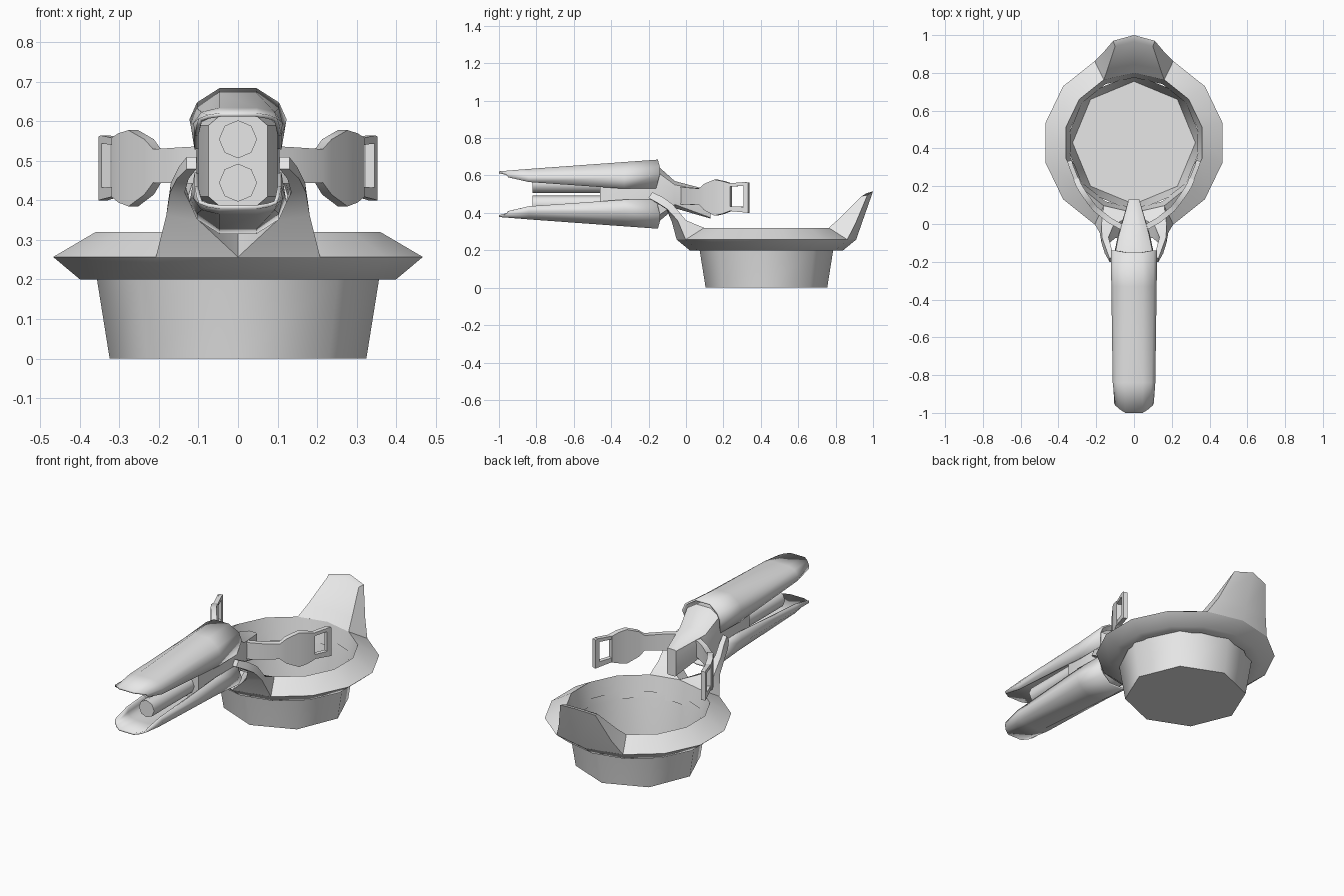
import bpy, bmesh, math
from mathutils import Vector

if "Cube" in bpy.data.objects:
    bpy.data.objects.remove(bpy.data.objects["Cube"])

grey = bpy.data.materials.new("light grey")
grey.use_nodes = True
grey.diffuse_color = (0.8, 0.8, 0.8, 1)
grey.node_tree.nodes["Principled BSDF"].inputs["Base Color"].default_value = (0.8, 0.8, 0.8, 1)

CY = 0.43          # centre of the tub along y
GUN_Z = 0.5        # the gun is symmetrical about this height


def loft(name, sections, closed=True, caps=(True, True), loop=False, mirror=False,
         shell=0, angle=42):
    """Skin a row of equal-length point sections into one object."""
    bm = bmesh.new()
    rows = [[bm.verts.new(p) for p in s] for s in sections]
    n = len(rows[0])
    pairs = list(zip(rows, rows[1:])) + ([(rows[-1], rows[0])] if loop else [])
    for a, b in pairs:
        for i in range(n if closed else n - 1):
            j = (i + 1) % n
            bm.faces.new((a[i], a[j], b[j], b[i]))
    if closed and not loop:
        if caps[0]:
            bm.faces.new(rows[0])
        if caps[1]:
            bm.faces.new(rows[-1])
    bmesh.ops.recalc_face_normals(bm, faces=bm.faces)
    me = bpy.data.meshes.new(name)
    bm.to_mesh(me)
    bm.free()
    me.materials.append(grey)
    ob = bpy.data.objects.new(name, me)
    bpy.context.collection.objects.link(ob)
    bpy.ops.object.select_all(action='DESELECT')
    ob.select_set(True)
    bpy.context.view_layer.objects.active = ob
    bpy.ops.object.shade_smooth_by_angle(angle=math.radians(angle))
    if shell:
        m = ob.modifiers.new("shell", 'SOLIDIFY')
        m.thickness, m.offset = shell, 0
    if mirror:
        m = ob.modifiers.new("other side", 'MIRROR')
        m.use_mirror_merge = False
    return ob


def circle(n, r, z, y=CY):
    return [(r * math.cos(2 * math.pi * i / n), y + r * math.sin(2 * math.pi * i / n), z)
            for i in range(n)]


def both_sides(half):
    """Complete a strip that runs from the +x edge to near the middle."""
    return half + [(-x, y, z) for x, y, z in reversed(half)]


def ribbon(name, path, thick):
    """Upright plate along a plan path of (x, y, z_low, z_high), with its twin on -x."""
    secs = []
    for i, (x, y, lo, hi) in enumerate(path):
        a, b = path[max(i - 1, 0)], path[min(i + 1, len(path) - 1)]
        t = Vector((b[0] - a[0], b[1] - a[1])).normalized() * thick / 2
        secs.append([(x - t.y, y + t.x, lo), (x + t.y, y - t.x, lo),
                     (x + t.y, y - t.x, hi), (x - t.y, y + t.x, hi)])
    return loft(name, secs, mirror=True)


# Eight-sided tub, open at the top
loft("tub", [circle(8, 0.325, 0), circle(8, 0.357, 0.2), circle(8, 0.365, 0.24)],
     caps=(True, False), angle=50)

# Fourteen-sided rim
rim = []
for i in range(14):
    a = math.pi / 2 + 2 * math.pi * i / 14
    rim.append([(r * math.cos(a), CY + r * math.sin(a), z)
                for r, z in ((0.345, 0.2), (0.41, 0.2), (0.48, 0.257), (0.37, 0.32))])
loft("rim", rim, loop=True)

# Raised back rest growing out of the rim
loft("back_rest", [
    [(0.208, 0.862, 0.257), (0, 0.91, 0.257), (-0.208, 0.862, 0.257),
     (-0.16, 0.763, 0.32), (0, 0.80, 0.32), (0.16, 0.763, 0.32)],
    [(0.165, 0.905, 0.34), (0, 0.935, 0.33), (-0.165, 0.905, 0.34),
     (-0.14, 0.82, 0.37), (0, 0.845, 0.37), (0.14, 0.82, 0.37)],
    [(0.11, 0.97, 0.495), (0, 1.0, 0.515), (-0.11, 0.97, 0.495),
     (-0.10, 0.94, 0.49), (0, 0.965, 0.505), (0.10, 0.94, 0.49)]])

# Fork arms from the front of the rim to the gun
loft("fork_arms", [
    [(0, -0.05, 0.257), (0.208, -0.002, 0.257), (0.16, 0.097, 0.32), (0, 0.06, 0.32)],
    [(0.10, -0.075, 0.35), (0.182, -0.045, 0.36), (0.172, 0.0, 0.36), (0.11, -0.01, 0.36)],
    [(0.135, -0.105, 0.42), (0.172, -0.10, 0.42), (0.17, -0.07, 0.445), (0.135, -0.07, 0.445)],
    [(0.125, -0.16, 0.455), (0.155, -0.155, 0.455), (0.15, -0.125, 0.485), (0.12, -0.125, 0.485)],
    [(0.105, -0.2, 0.48), (0.13, -0.2, 0.48), (0.13, -0.18, 0.51), (0.105, -0.18, 0.51)]],
    mirror=True)

# Gun covers, upper and lower, as thin shells
cover = [
    [(0.100, -0.95, 0.59), (0.095, -0.96, 0.605), (0.075, -0.98, 0.612), (0.045, -1.0, 0.617)],
    [(0.105, -0.84, 0.565), (0.108, -0.84, 0.595), (0.09, -0.84, 0.62), (0.047, -0.84, 0.630)],
    [(0.105, -0.33, 0.53), (0.115, -0.33, 0.59), (0.10, -0.33, 0.63), (0.047, -0.33, 0.667)],
    [(0.100, -0.16, 0.53), (0.118, -0.14, 0.605), (0.10, -0.14, 0.645), (0.045, -0.15, 0.68)]]
for name, flip in (("upper_cover", False), ("lower_cover", True)):
    secs = [both_sides([(x, y, 2 * GUN_Z - z if flip else z) for x, y, z in s]) for s in cover]
    loft(name, secs, closed=False, shell=0.01, angle=50)

# Gun body, tapering to a narrow tail at the rear
body = []
for y, lo, hi, pts in (
        (-0.46, 0.5, 0.5, ((0.075, 0.02), (0.075, 0.09), (0.04, 0.12))),
        (-0.33, 0.5, 0.5, ((0.10, 0.03), (0.10, 0.09), (0.045, 0.14))),
        (-0.155, 0.5, 0.5, ((0.105, 0.06), (0.10, 0.12), (0.045, 0.155))),
        (-0.06, 0.495, 0.5, ((0.085, 0.03), (0.08, 0.05), (0.045, 0.07))),
        (0.13, 0.445, 0.445, ((0.028, 0.03), (0.028, 0.07), (0.02, 0.075)))):
    top = both_sides([(x, y, hi + dz) for x, dz in pts])
    low = [(x, y, lo - dz) for x, dz in pts]
    body.append(top + list(reversed(both_sides(low))))
loft("gun_body", body)

# Twin barrels, one above the other
for name, z in (("upper_barrel", 0.555), ("lower_barrel", 0.445)):
    secs = [[(x, y, z + v - CY) for x, v, _ in circle(8, 0.048, 0)] for y in (-0.82, -0.42)]
    loft(name, secs, angle=50)

# Curved side arms swelling towards the grips
ribbon("grip_arms", [
    (0.04, -0.03, 0.445, 0.54), (0.13, 0.02, 0.443, 0.535), (0.205, 0.08, 0.445, 0.53),
    (0.225, 0.105, 0.415, 0.555), (0.265, 0.16, 0.385, 0.578),
    (0.29, 0.20, 0.395, 0.57), (0.307, 0.24, 0.41, 0.558)], 0.03)

# Open grip frames: top bar, bottom bar and end post
ribbon("grip_top_bars", [(0.305, 0.235, 0.54, 0.558), (0.338, 0.32, 0.545, 0.565)], 0.024)
ribbon("grip_bottom_bars", [(0.305, 0.235, 0.41, 0.435), (0.338, 0.32, 0.402, 0.432)], 0.024)
ribbon("grip_posts", [(0.334, 0.31, 0.403, 0.565), (0.342, 0.335, 0.40, 0.562)], 0.024)
